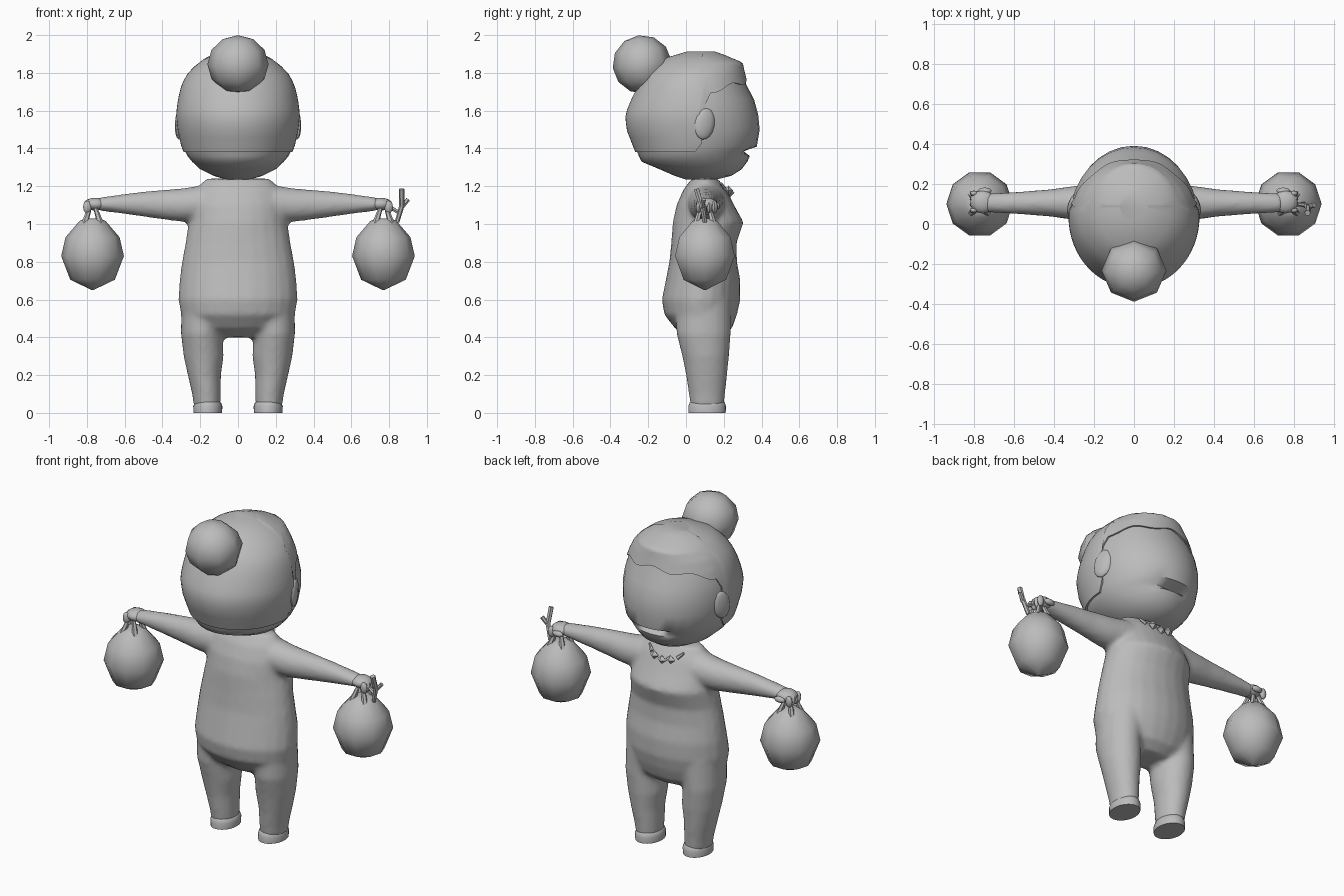
import bpy, bmesh, math
from mathutils import Vector, Matrix

cube = bpy.data.objects.get("Cube")
if cube:
    bpy.data.objects.remove(cube, do_unlink=True)

clay = bpy.data.materials.new("plain grey")
clay.use_nodes = True
GREY = (0.5, 0.5, 0.5, 1)
clay.diffuse_color = GREY
clay.node_tree.nodes["Principled BSDF"].inputs["Base Color"].default_value = GREY


def finish(name, bm, angle=50):
    """Turn a bmesh into a named, smooth-shaded object."""
    bmesh.ops.recalc_face_normals(bm, faces=bm.faces[:])
    me = bpy.data.meshes.new(name)
    bm.to_mesh(me)
    bm.free()
    me.materials.append(clay)
    ob = bpy.data.objects.new(name, me)
    bpy.context.collection.objects.link(ob)
    bpy.ops.object.select_all(action='DESELECT')
    ob.select_set(True)
    bpy.context.view_layer.objects.active = ob
    bpy.ops.object.shade_smooth_by_angle(angle=math.radians(angle))
    return ob


def loft(bm, rings, cap_start=True, cap_end=True):
    """Skin a list of closed point rings."""
    loops = [[bm.verts.new(p) for p in ring] for ring in rings]
    n = len(loops[0])
    for a, b in zip(loops, loops[1:]):
        for i in range(n):
            j = (i + 1) % n
            bm.faces.new((a[i], a[j], b[j], b[i]))
    if cap_start:
        bm.faces.new(loops[0])
    if cap_end:
        bm.faces.new(loops[-1])


def angles(n):
    return [2 * math.pi * i / n for i in range(n)]


def oval(row, n=24):
    """Level ring from (z, centre x, half width, back y, front y)."""
    z, cx, hw, y0, y1 = row
    return [(cx + hw * math.cos(a), (y0 + y1) / 2 + (y1 - y0) / 2 * math.sin(a), z)
            for a in angles(n)]


def ball(bm, centre, size, turn=None, seg=12, rings=8):
    m = Matrix.Translation(centre) @ (turn or Matrix()) @ Matrix.Diagonal((*size, 1))
    bmesh.ops.create_uvsphere(bm, u_segments=seg, v_segments=rings, radius=1, matrix=m)


def rod(bm, a, b, r0, r1, n=6):
    a, b = Vector(a), Vector(b)
    turn = (b - a).to_track_quat('Z', 'Y')
    loft(bm, [[p + turn @ Vector((r * math.cos(t), r * math.sin(t), 0)) for t in angles(n)]
              for p, r in ((a, r0), (b, r1))])


# Body: torso, legs and arms fused into one skin
bm = bmesh.new()
TORSO = [(.40, .15, .01, .19), (.45, .26, -.06, .245), (.52, .302, -.115, .27),
         (.60, .316, -.128, .288), (.70, .31, -.108, .288), (.80, .297, -.088, .27),
         (.90, .278, -.078, .268), (1.01, .262, -.07, .305), (1.10, .25, -.05, .255),
         (1.18, .225, -.015, .215), (1.24, .17, .03, .17)]
loft(bm, [oval((z, 0, hw, a, b)) for z, hw, a, b in TORSO])
LEG = [(.60, .17, .13, -.06, .24), (.42, .192, .11, -.05, .237), (.30, .182, .106, -.02, .228),
       (.20, .178, .088, .0, .218), (.10, .167, .076, .015, .207), (.03, .163, .07, .025, .2)]
# Arm rows: x, centre z, half height, half depth
ARM = [(.16, 1.11, .10, .10), (.30, 1.1, .088, .085), (.42, 1.103, .076, .068),
       (.55, 1.106, .06, .058), (.68, 1.106, .042, .05), (.74, 1.104, .035, .046)]
for s in (-1, 1):
    loft(bm, [oval((z, s * cx, hw, a, b)) for z, cx, hw, a, b in LEG])
    loft(bm, [[(s * x, .105 + d * math.cos(t), z + h * math.sin(t)) for t in angles(20)]
              for x, z, h, d in ARM])
body = finish("body", bm)
skin = body.modifiers.new("skin", 'REMESH')
skin.mode = 'VOXEL'
skin.voxel_size = .015
skin.use_smooth_shade = True
soft = body.modifiers.new("soften", 'SMOOTH')
soft.factor = .5
soft.iterations = 4

# Head, with a mouth groove on the +y face
HEAD = [(1.235, .06, .0, .16), (1.255, .13, -.06, .24), (1.29, .2, -.14, .295),
        (1.33, .243, -.235, .325), (1.36, .268, -.25, .338), (1.385, .28, -.26, .352),
        (1.41, .29, -.27, .375), (1.5, .31, -.305, .39), (1.58, .318, -.312, .382),
        (1.66, .308, -.28, .36), (1.74, .288, -.24, .318), (1.8, .255, -.2, .302),
        (1.85, .2, -.145, .29), (1.885, .14, -.09, .2), (1.905, .06, .02, .14)]
bm = bmesh.new()
loft(bm, [oval((z, 0, hw, a, b), 32) for z, hw, a, b in HEAD])
for v in bm.verts:
    if abs(v.co.z - 1.385) < .005 and v.co.y > 0:
        v.co.y -= .05 * max(0, 1 - (v.co.x / .14) ** 2)
finish("head", bm)


# Hair cap with a wavy fringe, lying just outside the skull
def skull(z, a, off):
    for lo, hi in zip(HEAD, HEAD[1:]):
        if z <= hi[0]:
            break
    t = min(1, (z - lo[0]) / (hi[0] - lo[0]))
    hw, y0, y1 = [lo[k] + t * (hi[k] - lo[k]) for k in (1, 2, 3)]
    return ((hw + off) * math.cos(a), (y0 + y1) / 2 + ((y1 - y0) / 2 + off) * math.sin(a),
            z + off * max(0, (z - 1.8) * 9))


def hairline(a):
    s = math.sin(a)
    front = 1.68 + .075 * max(0, s) + .012 * math.cos(8 * a)
    t = min(1, max(0, (s - .05) / .2))
    return 1.38 + (front - 1.38) * t * t * (3 - 2 * t)


bm = bmesh.new()
STEPS = 14
rows = [[skull(hairline(a), a, -.005) for a in angles(64)]]
for i in range(STEPS + 1):
    f = i / STEPS
    rows.append([skull(hairline(a) + f * (1.905 - hairline(a)), a, .01) for a in angles(64)])
loft(bm, rows, cap_start=False)
finish("hair", bm)

# Hair bun
bm = bmesh.new()
ball(bm, (0, -.232, 1.845), (.162, .157, .155), Matrix.Rotation(.12, 4, 'X'), 8, 6)
finish("hair_bun", bm, 70)

# Paired parts: s is the side
for s, side in ((-1, "right"), (1, "left")):
    # Ear, flared towards the back
    bm = bmesh.new()
    ball(bm, (s * .308, .1, 1.53), (.02, .056, .084),
         Matrix.Rotation(s * .35, 4, 'Z') @ Matrix.Rotation(-.2, 4, 'X'))
    finish(side + "_ear", bm)

    # Foot
    bm = bmesh.new()
    loft(bm, [oval(r) for r in ((0, s * .16, .076, .012, .21), (.035, s * .16, .077, .012, .212),
                                (.055, s * .16, .07, .02, .205), (.07, s * .162, .055, .035, .19))])
    finish(side + "_foot", bm)

    # Hand with curled fingers and a thumb
    bm = bmesh.new()
    ball(bm, (s * .755, .11, 1.105), (.062, .058, .034))
    for k in range(4):
        ball(bm, (s * .798, .068 + .028 * k, 1.09), (.022, .015, .034), seg=8, rings=6)
    ball(bm, (s * .745, .165, 1.095), (.036, .017, .018), seg=8, rings=6)
    finish(side + "_hand", bm)

    # Bag, gathered at the neck
    bm = bmesh.new()
    BAG = [(.65, .004), (.705, .118), (.83, .166), (.93, .143), (1.015, .07), (1.03, .04)]
    loft(bm, [oval((z, s * .77, r, .1 - r, .1 + r), 10) for z, r in BAG])
    finish(side + "_bag", bm, 70)

    # Bag ties reaching up into the fist
    bm = bmesh.new()
    for dx in (-1, 1):
        for dy in (-1, 1):
            rod(bm, (s * .77 + dx * .042, .1 + dy * .045, 1.0),
                (s * .77 + dx * .012, .1 + dy * .02, 1.095), .018, .01)
    finish(side + "_bag_ties", bm)

# Forked twig in the left hand
bm = bmesh.new()
rod(bm, (.842, .1, 1.01), (.868, .085, 1.1), .012, .014)
rod(bm, (.868, .085, 1.09), (.866, .055, 1.185), .014, .015)
rod(bm, (.868, .085, 1.09), (.9, .095, 1.13), .012, .012)
rod(bm, (.8, .1, 1.09), (.855, .095, 1.06), .01, .012)
finish("twig", bm, 30)

# Necklace of diamond beads with small side spikes
bm = bmesh.new()
for x in (-.055, 0, .055):
    ball(bm, (x, .232 - 2 * x * x, 1.165 + 4 * x * x), (.03, .024, .026), None, 4, 2)
for s in (-1, 1):
    rod(bm, (s * .085, .205, 1.185), (s * .115, .185, 1.215), .012, .006)
finish("necklace", bm, 20)
